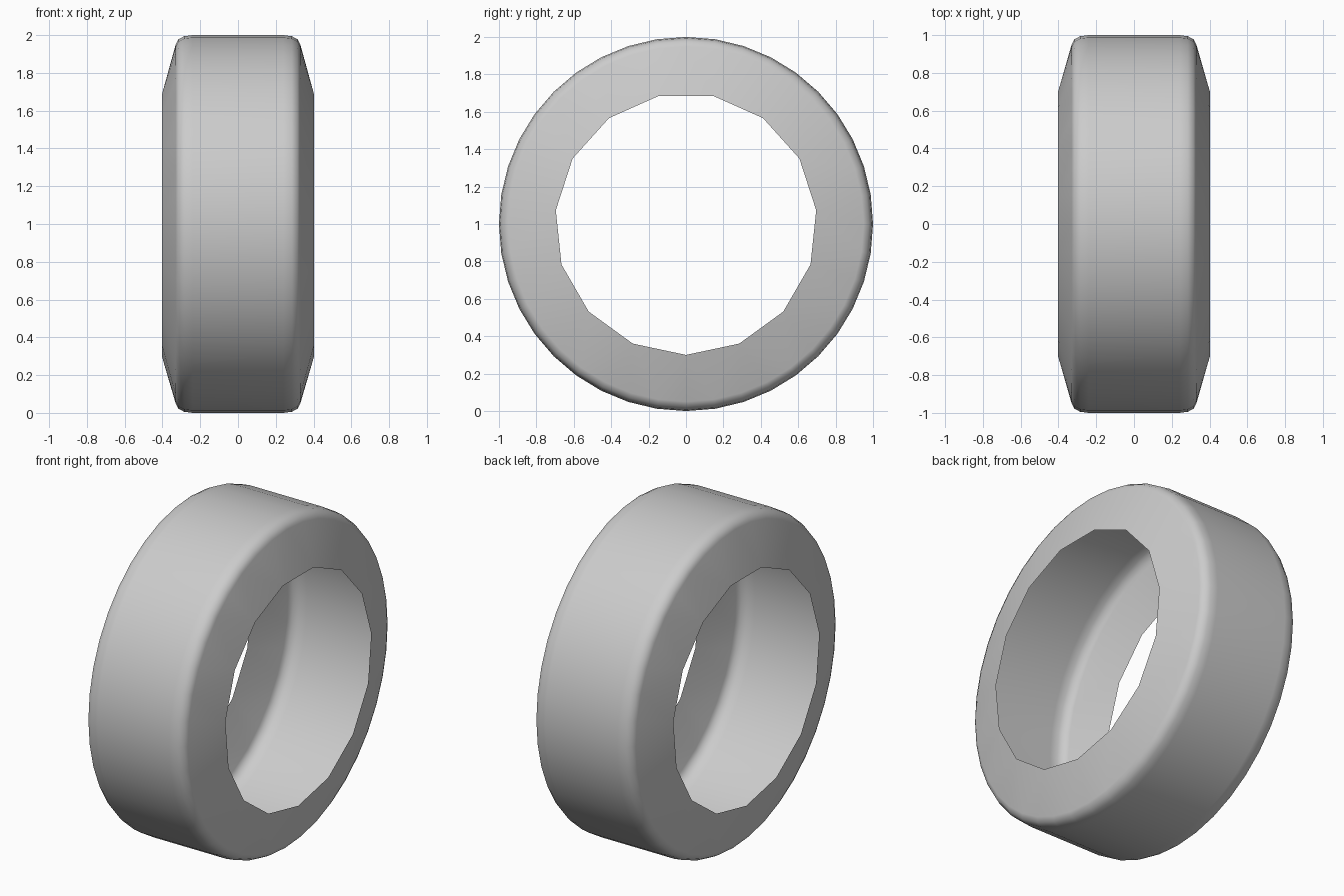
import bpy, bmesh
from math import cos, sin, pi, radians

cube = bpy.data.objects.get("Cube")
if cube:
    bpy.data.objects.remove(cube, do_unlink=True)

# Plain grey rubber
rubber = bpy.data.materials.new("light grey rubber")
rubber.use_nodes = True
grey = (0.6, 0.6, 0.6, 1)
rubber.diffuse_color = grey
rubber.node_tree.nodes["Principled BSDF"].inputs["Base Color"].default_value = grey

OUTER_SIDES, RIM_SIDES = 40, 15
bm = bmesh.new()


def ring(x, radius, sides):
    """Circle of vertices around the x axis, starting at the bottom."""
    angles = [2 * pi * i / sides - pi / 2 for i in range(sides)]
    return [bm.verts.new((x, radius * cos(a), 1 + radius * sin(a))) for a in angles]


def bridge(a, b):
    """Skin between two rings, zipping triangles where the counts differ."""
    na, nb = len(a), len(b)
    if na == nb:
        for i in range(na):
            j = (i + 1) % na
            bm.faces.new((a[i], a[j], b[j], b[i]))
        return
    i = j = 0
    while i < na or j < nb:
        if j == nb or (i < na and (i + 0.5) / na <= (j + 0.5) / nb):
            bm.faces.new((a[i % na], a[(i + 1) % na], b[j % nb]))
            i += 1
        else:
            bm.faces.new((a[i % na], b[(j + 1) % nb], b[j % nb]))
            j += 1


# Tread and rounded shoulders: half profile (x, radius), mirrored
shoulder = [(0.33, 0.95), (0.315, 0.978), (0.285, 0.994), (0.24, 1.0)]
profile = [(-x, r) for x, r in shoulder] + shoulder[::-1]
rings = [ring(x, r, OUTER_SIDES) for x, r in profile]
for a, b in zip(rings, rings[1:]):
    bridge(a, b)

# Sidewalls flare outward to a coarser open rim
for side, edge in ((-1, rings[0]), (1, rings[-1])):
    bridge(edge, ring(side * 0.403, 0.70, RIM_SIDES))

bmesh.ops.recalc_face_normals(bm, faces=bm.faces)
# Make sure the shell faces outward
tread = max(bm.faces, key=lambda f: f.calc_center_median().z)
if tread.normal.z < 0:
    bmesh.ops.reverse_faces(bm, faces=bm.faces)

mesh = bpy.data.meshes.new("tyre")
bm.to_mesh(mesh)
bm.free()
mesh.materials.append(rubber)
tyre = bpy.data.objects.new("tyre", mesh)
bpy.context.collection.objects.link(tyre)

# Smooth shading, with broad faces kept visually flat
bpy.context.view_layer.objects.active = tyre
tyre.select_set(True)
bpy.ops.object.shade_smooth_by_angle(angle=radians(60))
weighted = tyre.modifiers.new("weighted normals", 'WEIGHTED_NORMAL')
weighted.keep_sharp = True
